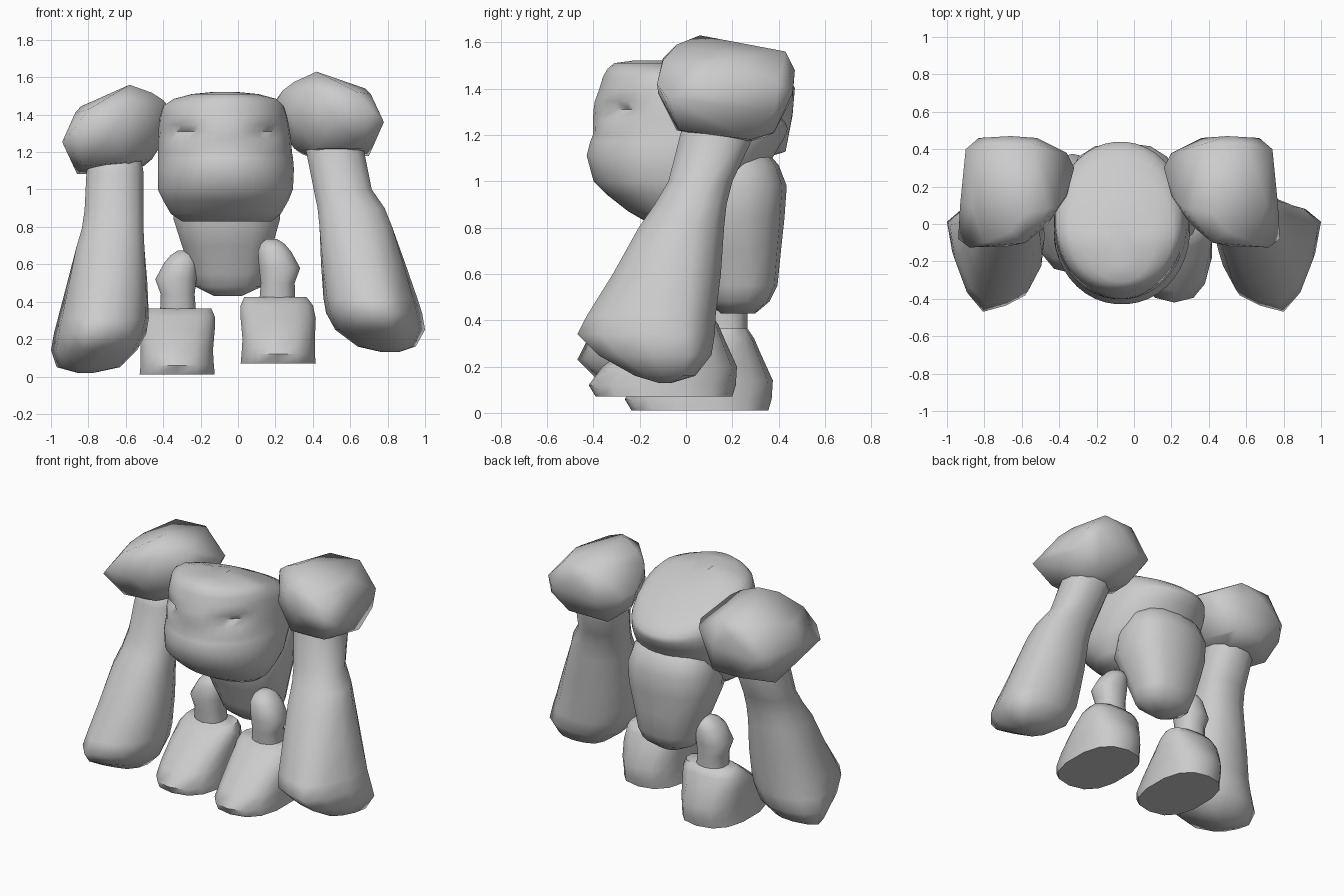
import bpy, bmesh, math

stone = bpy.data.materials.new("grey stone")
stone.diffuse_color = (0.6, 0.6, 0.6, 1)


def finish(name, bm, angle=60):
    bmesh.ops.recalc_face_normals(bm, faces=bm.faces[:])
    me = bpy.data.meshes.new(name)
    bm.to_mesh(me)
    bm.free()
    me.materials.append(stone)
    ob = bpy.data.objects.new(name, me)
    bpy.context.collection.objects.link(ob)
    bpy.ops.object.select_all(action='DESELECT')
    ob.select_set(True)
    bpy.context.view_layer.objects.active = ob
    bpy.ops.object.shade_smooth_by_angle(angle=math.radians(angle))
    return ob


def oval(segs, power):
    """Rounded section inside the square from -1 to 1."""
    pts = []
    for i in range(segs):
        a = 2 * math.pi * (i + 0.5) / segs
        c, s = math.cos(a), math.sin(a)
        pts.append((math.copysign(abs(c) ** (2 / power), c),
                    math.copysign(abs(s) ** (2 / power), s)))
    return pts


def loft(rings, sections):
    """Skin of rings (z, x0, x1, y0, y1), one section each or one for all."""
    bm = bmesh.new()
    if isinstance(sections[0], tuple):
        sections = [sections] * len(rings)
    rows = [[bm.verts.new(((x0 + x1) / 2 + u * (x1 - x0) / 2,
                           (y0 + y1) / 2 + v * (y1 - y0) / 2, z)) for u, v in sec]
            for (z, x0, x1, y0, y1), sec in zip(rings, sections)]
    n = len(rows[0])
    for a, b in zip(rows, rows[1:]):
        for i in range(n):
            j = (i + 1) % n
            bm.faces.new((a[i], a[j], b[j], b[i]))
    bm.faces.new(rows[0])
    bm.faces.new(rows[-1])
    return bm


# head: round boulder with a heavy jaw, mouth crease and sunken eyes
head = loft([
    (0.83, -0.30, 0.18, -0.18, 0.10), (0.87, -0.36, 0.23, -0.25, 0.16),
    (0.94, -0.40, 0.27, -0.34, 0.25), (1.00, -0.43, 0.295, -0.40, 0.31),
    (1.11, -0.43, 0.30, -0.43, 0.38), (1.17, -0.43, 0.295, -0.415, 0.41),
    (1.20, -0.43, 0.29, -0.403, 0.42), (1.27, -0.43, 0.285, -0.403, 0.435),
    (1.31, -0.425, 0.28, -0.40, 0.44), (1.345, -0.425, 0.275, -0.395, 0.435),
    (1.40, -0.42, 0.265, -0.375, 0.41), (1.45, -0.405, 0.25, -0.36, 0.36),
    (1.485, -0.35, 0.21, -0.34, 0.27), (1.51, -0.25, 0.11, -0.31, 0.14),
    (1.522, -0.13, -0.01, -0.22, 0.0)], oval(40, 2.05))
for v in head.verts:
    if v.co.y < -0.15 and abs(v.co.z - 1.31) < 0.02:
        d = abs(abs(v.co.x + 0.07) - 0.22)
        v.co.y += 0.06 * max(0, 1 - d / 0.11)
    # crown slopes down towards the back
    rise = min(1, max(0, (v.co.z - 1.15) / 0.33))
    v.co.z -= 0.33 * rise * max(0, v.co.y + 0.08)
finish("head", head)

# torso tapering down to the hips
finish("torso", loft([
    (0.43, -0.13, 0.02, 0.15, 0.30), (0.48, -0.23, 0.13, 0.09, 0.36),
    (0.55, -0.25, 0.15, 0.06, 0.395), (0.70, -0.305, 0.19, 0.00, 0.41),
    (0.84, -0.35, 0.23, -0.06, 0.425), (0.98, -0.35, 0.23, -0.05, 0.435),
    (1.07, -0.32, 0.20, 0.0, 0.40), (1.14, -0.25, 0.13, 0.05, 0.34)], oval(14, 2.5)))

# arms: depth is shared, the widths follow each arm's own lean
depth = [(0.13, -0.12, -0.06), (0.16, -0.22, 0.04), (0.25, -0.38, 0.11),
         (0.34, -0.47, 0.125), (0.42, -0.43, 0.13), (0.60, -0.32, 0.155),
         (0.80, -0.21, 0.17), (0.90, -0.14, 0.18), (1.00, -0.08, 0.205),
         (1.20, -0.03, 0.30), (1.30, 0.0, 0.29)]
right_x = [(0.77, 0.86), (0.64, 0.95), (0.52, 1.0), (0.47, 0.985), (0.455, 0.96),
           (0.44, 0.90), (0.43, 0.83), (0.42, 0.79), (0.40, 0.72),
           (0.36, 0.68), (0.36, 0.66)]
left_x = [(-0.86, -0.77), (-0.97, -0.63), (-1.0, -0.54), (-0.985, -0.49),
          (-0.965, -0.475), (-0.92, -0.48), (-0.87, -0.495), (-0.84, -0.50),
          (-0.825, -0.50), (-0.815, -0.50), (-0.79, -0.52)]
# blunt wedge section of the fist, fading to an oval towards the shoulder
fist = [(1, 0.6), (0.65, 0.88), (0.1, 1), (-0.4, 0.95), (-0.8, 0.75), (-1, 0.3),
        (-0.9, -0.25), (-0.62, -0.7), (-0.2, -0.88), (0.28, -1), (0.62, -0.64), (0.88, -0.05)]
upper = oval(12, 2.3)
sections = []
for z, _, _ in depth:
    t = min(1, max(0, (z - 0.3) / 0.5))
    sections.append([(p[0] * (1 - t) + q[0] * t, p[1] * (1 - t) + q[1] * t)
                     for p, q in zip(fist, upper)])
for name, xs, drop in (("right_arm", right_x, 0), ("left_arm", left_x, 0.11)):
    secs = [[(-u if drop else u, v) for u, v in s] for s in sections]
    finish(name, loft([(z - drop, a, b, y0, y1)
                       for (z, y0, y1), (a, b) in zip(depth, xs)], secs), 80)

# shoulders: faceted boulders, the left one lower and tilted outwards
rock = [(0.42, 0.06, 1.63), (0.50, 0.28, 1.57), (0.24, 0.10, 1.53), (0.30, 0.08, 1.575),
        (0.60, 0.43, 1.56), (0.38, 0.43, 1.55), (0.68, 0.20, 1.54), (0.71, 0.10, 1.51),
        (0.64, -0.10, 1.52), (0.42, -0.10, 1.53), (0.50, -0.04, 1.59),
        (0.16, 0.30, 1.42), (0.20, 0.15, 1.46), (0.20, 0.38, 1.40),
        (0.36, 0.46, 1.36), (0.50, 0.47, 1.48), (0.67, 0.46, 1.38), (0.74, 0.40, 1.42),
        (0.73, 0.38, 1.30), (0.77, 0.10, 1.38), (0.78, -0.08, 1.36),
        (0.72, -0.125, 1.42), (0.52, -0.12, 1.38), (0.30, 0.0, 1.36),
        (0.30, 0.15, 1.22), (0.42, -0.04, 1.22), (0.66, -0.03, 1.22),
        (0.70, 0.28, 1.18), (0.60, 0.38, 1.21), (0.34, 0.34, 1.19), (0.42, 0.24, 1.16)]
for name, left in (("right_shoulder", False), ("left_shoulder", True)):
    bm = bmesh.new()
    # the left boulder hangs lower at the back
    for x, y, z in rock + ([(0.34, 0.43, 1.19), (0.54, 0.43, 1.21)] if left else []):
        p = (-x - 0.16, y, z - 0.07 - 0.1 * (x - 0.42)) if left else (x, y, z)
        bm.verts.new(p)
    bmesh.ops.convex_hull(bm, input=bm.verts[:])
    loose = [v for v in bm.verts if not v.link_faces]
    bmesh.ops.delete(bm, geom=loose, context='VERTS')
    finish(name, bm, 75)

# feet and legs: the left pair is mirrored, lower and set further back
foot = [(0.07, 0.01, 0.42, -0.39, 0.20), (0.12, 0.015, 0.415, -0.42, 0.215),
        (0.20, 0.02, 0.415, -0.36, 0.22), (0.31, 0.01, 0.42, -0.22, 0.17),
        (0.38, 0.01, 0.405, -0.13, 0.14), (0.425, 0.03, 0.37, -0.07, 0.11)]
leg = [(0.38, 0.11, 0.31, -0.07, 0.11), (0.50, 0.12, 0.305, -0.08, 0.11),
       (0.58, 0.11, 0.335, -0.09, 0.12), (0.67, 0.105, 0.285, -0.08, 0.12),
       (0.71, 0.12, 0.25, -0.05, 0.10), (0.735, 0.15, 0.21, 0.0, 0.06)]
for part, rings, power in (("foot", foot, 2.5), ("leg", leg, 2.3)):
    finish("right_" + part, loft(rings, oval(14, power)))
    finish("left_" + part, loft([(z - 0.06, -b - 0.11, -a - 0.11, y0 + 0.155, y1 + 0.155)
                                 for z, a, b, y0, y1 in rings], oval(14, power)))
